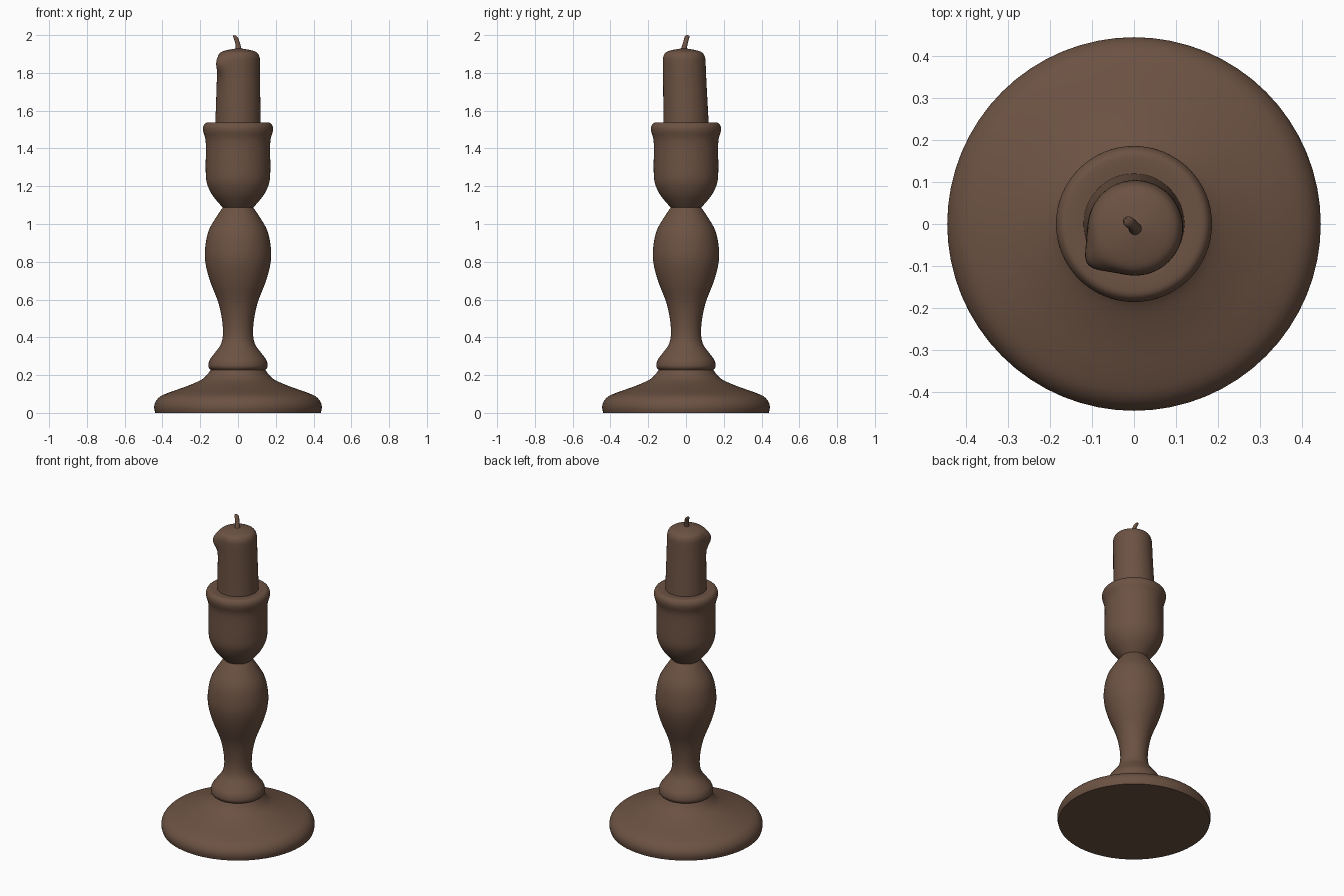
import bpy, bmesh, math
from mathutils import Vector

if "Cube" in bpy.data.objects:
    bpy.data.objects.remove(bpy.data.objects["Cube"])

brown = bpy.data.materials.new("dark_brown")
brown.use_nodes = True
colour = (0.15, 0.085, 0.056, 1)
brown.diffuse_color = colour
brown.node_tree.nodes["Principled BSDF"].inputs["Base Color"].default_value = colour


def smooth_profile(points, steps=4):
    """Run a Catmull-Rom curve through the (radius, height) points."""
    p = [Vector(q) for q in points]
    p = [p[0]] + p + [p[-1]]
    out = []
    for a, b, c, d in zip(p, p[1:], p[2:], p[3:]):
        for i in range(steps):
            t = i / steps
            out.append(0.5 * (2 * b + (c - a) * t + (2 * a - 5 * b + 4 * c - d) * t ** 2
                              + (3 * b - a - 3 * c + d) * t ** 3))
    return out + [p[-1]]


def lathe(name, points, sides=64, steps=4, deform=None):
    """Turn a profile around z, close both ends and optionally reshape it."""
    bm = bmesh.new()
    rings = []
    for r, z in smooth_profile(points, steps):
        angles = [math.tau * i / sides for i in range(sides)]
        rings.append([bm.verts.new((r * math.cos(a), r * math.sin(a), z)) for a in angles])
    for low, high in zip(rings, rings[1:]):
        for i in range(sides):
            j = (i + 1) % sides
            bm.faces.new((low[i], low[j], high[j], high[i]))
    bm.faces.new(rings[0][::-1])
    bm.faces.new(rings[-1])
    if deform:
        for v in bm.verts:
            v.co = deform(v.co)
    mesh = bpy.data.meshes.new(name)
    bm.to_mesh(mesh)
    bm.free()
    mesh.materials.append(brown)
    obj = bpy.data.objects.new(name, mesh)
    bpy.context.collection.objects.link(obj)
    bpy.ops.object.select_all(action="DESELECT")
    obj.select_set(True)
    bpy.context.view_layer.objects.active = obj
    bpy.ops.object.shade_smooth_by_angle(angle=math.radians(40))
    return obj


# Candle leans slightly forward and has a wax drip on its front right edge
def melt(co):
    lean = max(0, (co.z - 1.54) / 0.4)
    drip_dir = Vector((-0.79, -0.61, 0))
    flat = Vector((co.x, co.y, 0))
    facing = max(0, flat.normalized().dot(drip_dir))
    weight = facing ** 14 * math.exp(-((co.z - 1.85) / 0.05) ** 2) * flat.length / 0.112
    return co + drip_dir * 0.03 * weight + Vector((0.004, -0.012, 0)) * lean


# Wick bends to one side as it rises
def bend(co):
    t = (co.z - 1.91) / 0.09
    return co + Vector((0.004 - 0.022 * t * t, -0.016 + 0.024 * t, -0.25 * co.x * t))


# Foot
lathe("base", [(0.438, 0), (0.444, 0.03), (0.436, 0.06), (0.41, 0.088), (0.36, 0.11),
               (0.28, 0.138), (0.2, 0.172), (0.165, 0.2), (0.145, 0.228)])
# Turned column with its lower collar
lathe("stem", [(0.143, 0.226), (0.157, 0.245), (0.15, 0.28), (0.125, 0.315), (0.088, 0.37),
               (0.08, 0.45), (0.1, 0.57), (0.145, 0.69), (0.17, 0.78), (0.175, 0.86),
               (0.157, 0.96), (0.113, 1.04), (0.078, 1.09)])
# Cup with a flared rim
lathe("cup", [(0.078, 1.085), (0.11, 1.12), (0.143, 1.165), (0.167, 1.225), (0.171, 1.3),
              (0.17, 1.4), (0.173, 1.45), (0.184, 1.49), (0.184, 1.515), (0.172, 1.534),
              (0.15, 1.538), (0.11, 1.536)])
# Candle and wick
lathe("candle", [(0.12, 1.53), (0.117, 1.65), (0.114, 1.78), (0.113, 1.86), (0.109, 1.888),
                 (0.096, 1.908), (0.065, 1.92), (0.01, 1.93)], deform=melt)
lathe("wick", [(0.018, 1.91), (0.014, 1.94), (0.013, 1.97), (0.013, 1.99), (0.007, 1.998)],
      sides=12, deform=bend)
